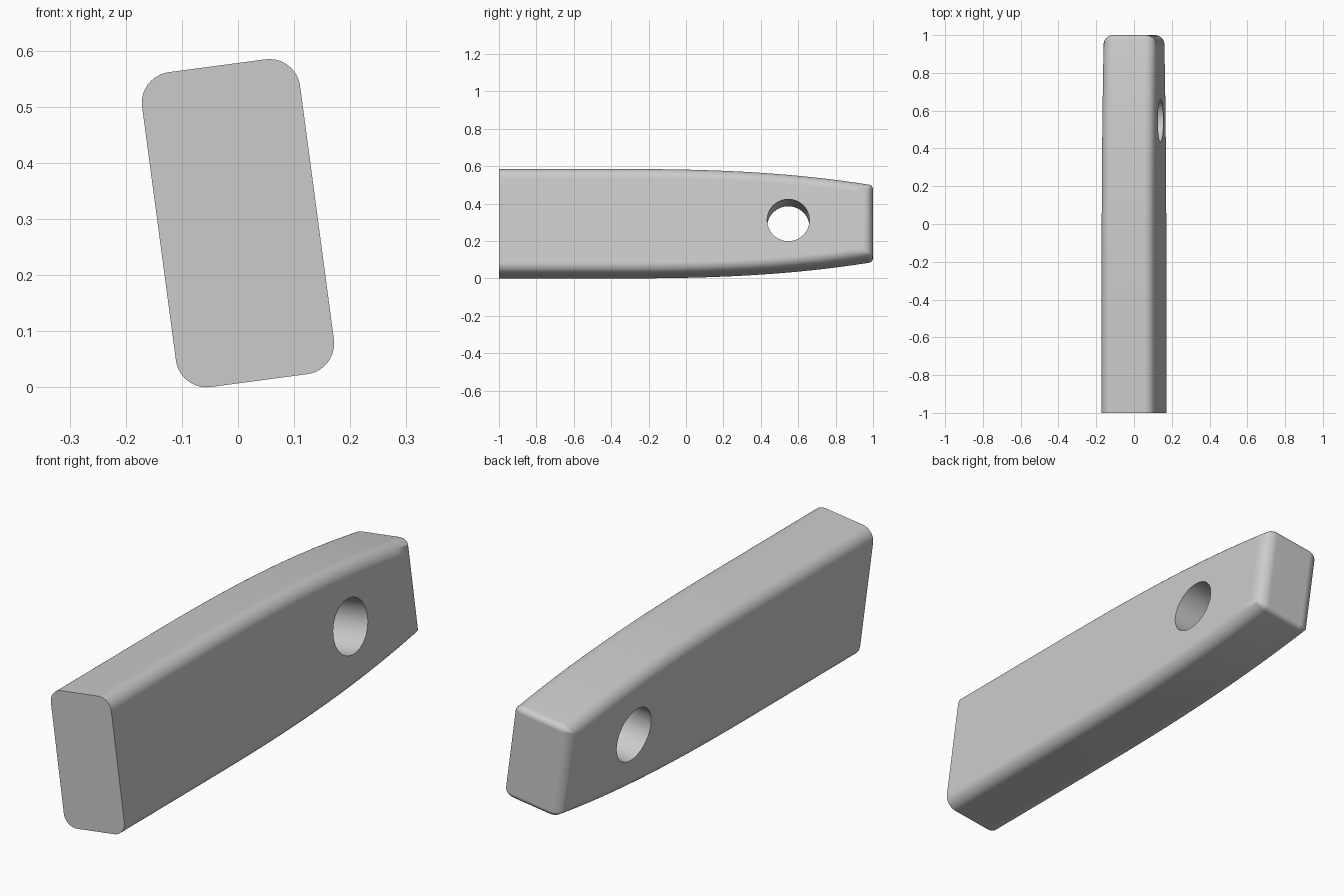
import bpy, bmesh
from math import sin, cos, pi, radians

cube = bpy.data.objects.get("Cube")
if cube:
    bpy.data.objects.remove(cube, do_unlink=True)

HALF_W, HALF_H, FILLET, CORNER = 0.142, 0.283, 0.055, 0.025
TILT, CENTRE_Z = radians(-7.6), 0.2925
HOLE_Y, HOLE_R = 0.547, 0.113

grey = bpy.data.materials.new("plain grey")
grey.use_nodes = True
colour = (0.6, 0.6, 0.6, 1)
grey.diffuse_color = colour
grey.node_tree.nodes["Principled BSDF"].inputs["Base Color"].default_value = colour


def half_height(y):
    """Straight at the front, curving in towards the back."""
    u = max(0, (y + 0.4) / 1.4)
    return HALF_H - 0.088 * u ** 2.6


def outline(inset):
    """Side outline, drawn in from the top, bottom and back edges."""
    r = max(CORNER - inset, 0)
    y_end = 1 - inset - r
    top = []
    for i in range(33):
        y = -1 + (y_end + 1) * i / 32
        top.append((y, half_height(y) - inset))
    z_end = top[-1][1]
    for i in range(1, 7):
        a = i / 6 * pi / 2
        top.append((y_end + r * sin(a), z_end - r * (1 - cos(a))))
    return top + [(y, -z) for y, z in reversed(top)]


# Handle body: side outlines lofted across the width with rounded edges
steps = 10
layers = []
for i in range(steps + 1):
    a = i / steps * pi / 2
    layers.append((HALF_W - FILLET + FILLET * cos(a), FILLET * (1 - sin(a))))
layers = [(-x, o) for x, o in layers] + layers[::-1]

bm = bmesh.new()
rings = [[bm.verts.new((x, y, z)) for y, z in outline(o)] for x, o in layers]
for a, b in zip(rings, rings[1:]):
    n = len(a)
    for i in range(n):
        j = (i + 1) % n
        bm.faces.new((a[i], a[j], b[j], b[i]))
bm.faces.new(rings[0])
bm.faces.new(rings[-1])
bmesh.ops.remove_doubles(bm, verts=bm.verts, dist=1e-5)
bmesh.ops.recalc_face_normals(bm, faces=bm.faces)
mesh = bpy.data.meshes.new("handle")
bm.to_mesh(mesh)
bm.free()
mesh.materials.append(grey)
handle = bpy.data.objects.new("handle", mesh)
bpy.context.collection.objects.link(handle)

# Through hole near the back
bpy.ops.mesh.primitive_cylinder_add(vertices=64, radius=HOLE_R, depth=1,
                                    location=(0, HOLE_Y, 0),
                                    rotation=(0, pi / 2, 0))
cutter = bpy.context.object
cutter.name = "hole_cutter"
cutter.hide_render = True
cutter.data.materials.append(grey)

bpy.ops.object.select_all(action='DESELECT')
handle.select_set(True)
bpy.context.view_layer.objects.active = handle
cut = handle.modifiers.new("hole", 'BOOLEAN')
cut.operation = 'DIFFERENCE'
cut.solver = 'EXACT'
cut.object = cutter
bpy.ops.object.modifier_apply(modifier=cut.name)
bpy.data.objects.remove(cutter, do_unlink=True)

# Smooth shading with flat sides, then the lean to one side
bpy.ops.object.shade_smooth_by_angle(angle=radians(30))
normals = handle.modifiers.new("flat sides", 'WEIGHTED_NORMAL')
normals.keep_sharp = True
handle.rotation_euler = (0, TILT, 0)
handle.location = (0, 0, CENTRE_Z)
